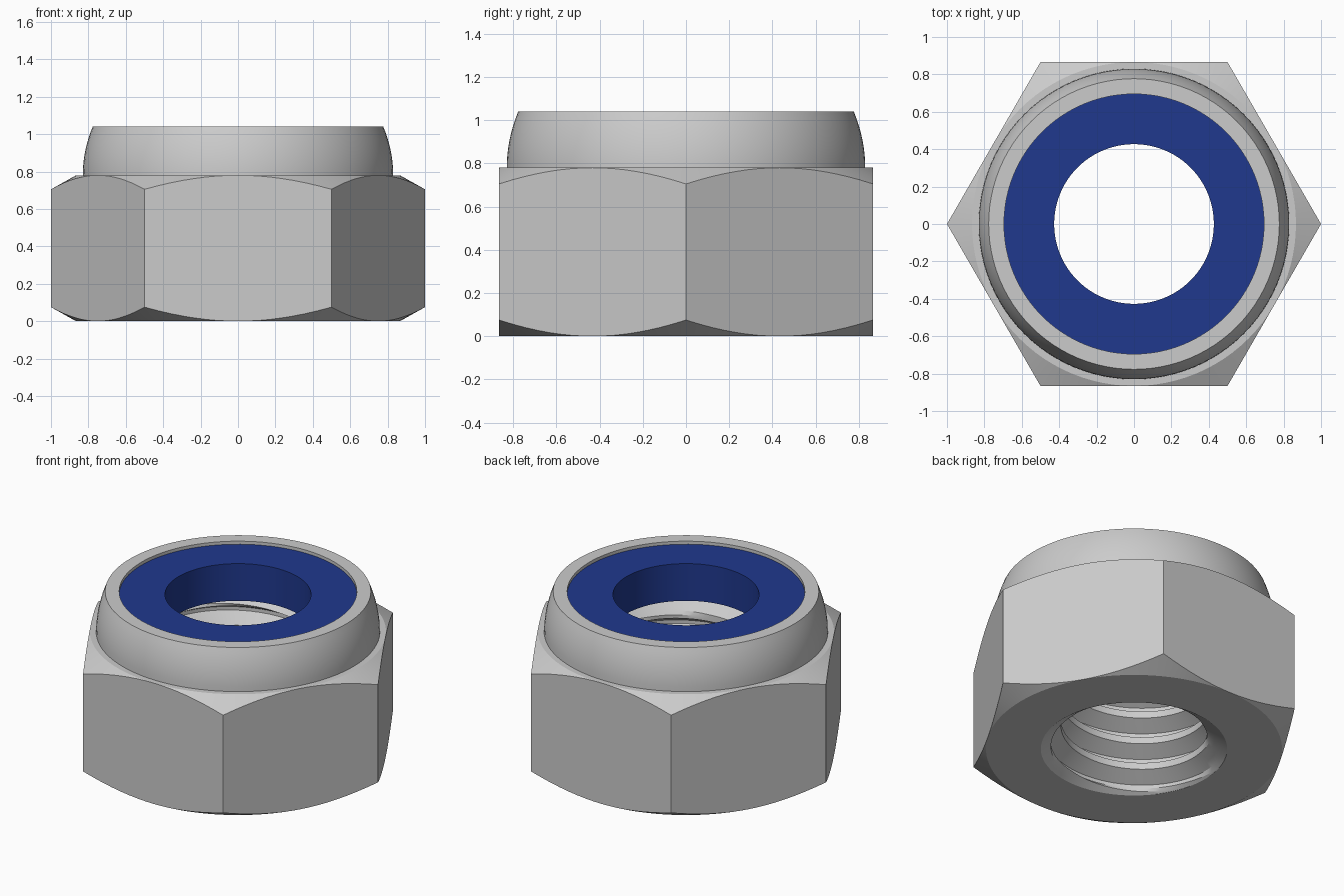
import bpy, bmesh
from math import pi, cos, sin

if "Cube" in bpy.data.objects:
    bpy.data.objects.remove(bpy.data.objects["Cube"])

SEG = 96
FLAT = 0.866          # half width across flats
HEX_H = 0.78
TOP = 1.04
PITCH = 0.173
MINOR, MAJOR, MOUTH = 0.427, 0.52, 0.545
CHAMFER_H = 0.08


def sweep(name, profile):
    """Turn a profile(theta) -> [(r, z), ...] around z into an object."""
    bm = bmesh.new()
    cols = []
    for i in range(SEG + 1):
        a = 2 * pi * i / SEG
        cols.append([bm.verts.new((r * cos(a), r * sin(a), z)) for r, z in profile(a)])
    n = len(cols[0])
    for c, d in zip(cols, cols[1:]):
        for j in range(n):
            k = (j + 1) % n
            bm.faces.new((c[j], d[j], d[k], c[k]))
    bmesh.ops.remove_doubles(bm, verts=bm.verts, dist=2e-5)
    bmesh.ops.recalc_face_normals(bm, faces=bm.faces)
    mesh = bpy.data.meshes.new(name)
    bm.to_mesh(mesh)
    bm.free()
    ob = bpy.data.objects.new(name, mesh)
    bpy.context.collection.objects.link(ob)
    bpy.ops.object.select_all(action='DESELECT')
    ob.select_set(True)
    bpy.context.view_layer.objects.active = ob
    bpy.ops.object.shade_smooth_by_angle(angle=0.4)
    return ob


def bore_radius(z, a):
    """Thread form, widened by a countersink at both ends."""
    p = (z / PITCH - a / (2 * pi)) % 1
    if p < 0.25:
        t = 0
    elif p < 0.56:
        t = (p - 0.25) / 0.31
    elif p < 0.69:
        t = 1
    else:
        t = (1 - p) / 0.31
    thread = MINOR + (MAJOR - MINOR) * t
    sink = MOUTH - min(z, HEX_H - z) * (MOUTH - MINOR) / CHAMFER_H
    return max(thread, sink)


def nut_profile(a):
    # hexagon with conical corner chamfers
    r_hex = FLAT / cos((a % (pi / 3)) - pi / 6)
    drop = (r_hex - FLAT) * 0.56
    pts = [(FLAT, 0), (r_hex, drop), (r_hex, HEX_H - drop), (FLAT, HEX_H)]
    # rounded collar and the pocket for the insert
    for i in range(9):
        t = i / 8
        pts.append((0.83 - 0.053 * t * t, HEX_H + (TOP - HEX_H) * t))
    pts += [(0.695, TOP), (0.695, HEX_H)]
    # helical threaded bore, from top to bottom
    steps = (0, 0.125, 0.25, 0.35, 0.455, 0.56, 0.69, 0.8, 0.9)
    rows = [k + s for k in range(-2, 6) for s in steps]
    for row in reversed(rows):
        z = min(max(PITCH * (row + a / (2 * pi)), 0), HEX_H)
        pts.append((bore_radius(z, a), z))
    return pts


def insert_profile(a):
    return [(MINOR, HEX_H), (0.695, HEX_H), (0.695, 1.02), (MINOR, 1.02)]


# metal nut
sweep("nut_body", nut_profile)

# blue locking ring
ring = sweep("locking_insert", insert_profile)
blue = bpy.data.materials.new("blue_nylon")
blue.diffuse_color = (0.014, 0.04, 0.27, 1)
blue.use_nodes = True
blue.node_tree.nodes["Principled BSDF"].inputs["Base Color"].default_value = blue.diffuse_color
ring.data.materials.append(blue)
